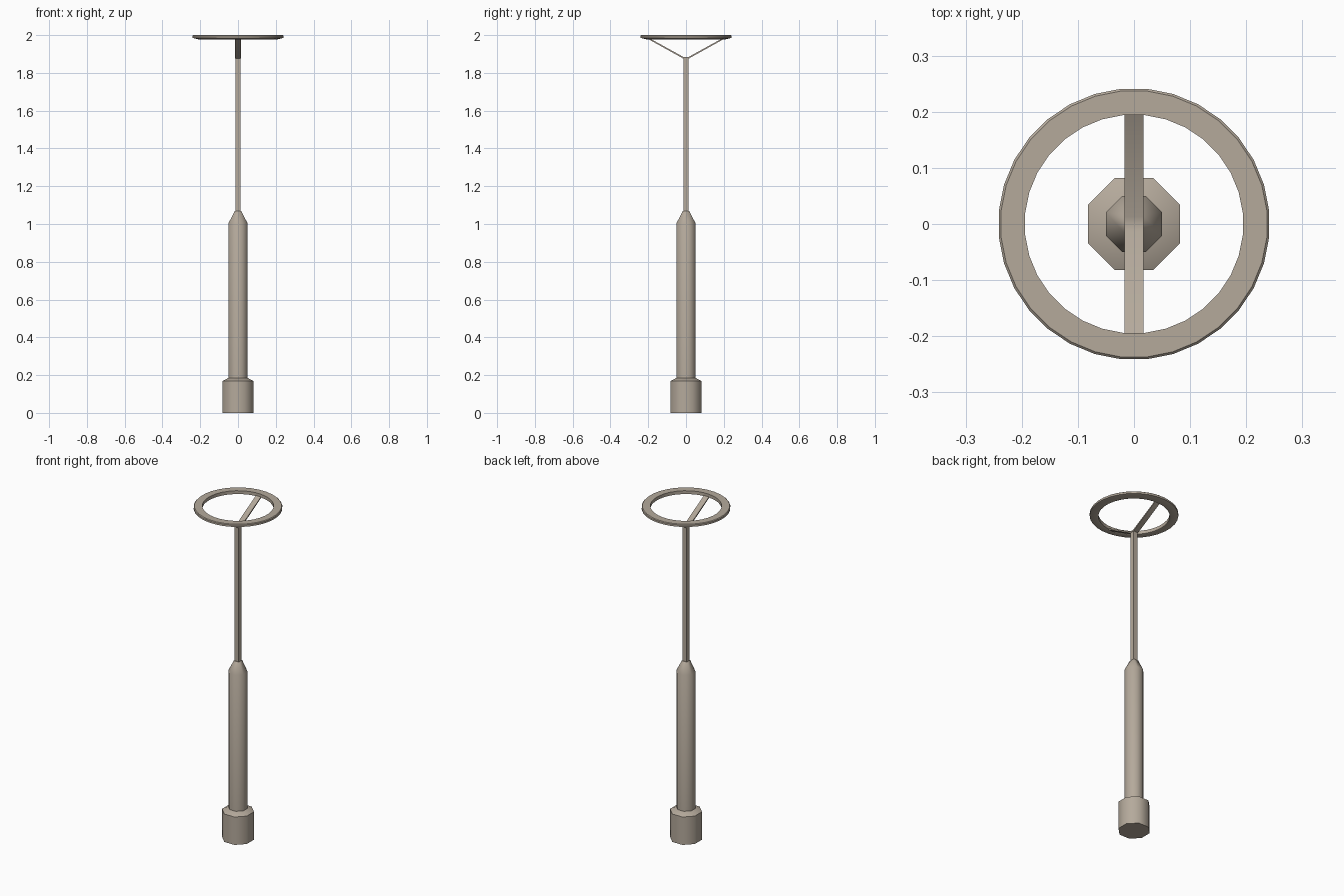
import bpy, bmesh, math

if "Cube" in bpy.data.objects:
    bpy.data.objects.remove(bpy.data.objects["Cube"])

mat = bpy.data.materials.new("warm_grey")
mat.diffuse_color = (0.46, 0.40, 0.33, 1)
mat.use_nodes = True
mat.node_tree.nodes["Principled BSDF"].inputs["Base Color"].default_value = mat.diffuse_color


def make(name, bm, angle):
    bmesh.ops.remove_doubles(bm, verts=bm.verts, dist=0.0001)
    bmesh.ops.recalc_face_normals(bm, faces=bm.faces)
    me = bpy.data.meshes.new(name)
    bm.to_mesh(me)
    bm.free()
    me.materials.append(mat)
    ob = bpy.data.objects.new(name, me)
    bpy.context.collection.objects.link(ob)
    bpy.ops.object.select_all(action='DESELECT')
    ob.select_set(True)
    bpy.context.view_layer.objects.active = ob
    bpy.ops.object.shade_smooth_by_angle(angle=math.radians(angle))
    return ob


def octagon(a, z):
    # a = distance from centre to flat side
    r = a / math.cos(math.pi / 8)
    return [(r * math.cos(t), r * math.sin(t), z)
            for t in (math.pi / 8 + i * math.pi / 4 for i in range(8))]


def square(a, z):
    # eight points doubled up on four corners, so it joins to an octagon
    return [(math.copysign(a, x), math.copysign(a, y), z) for x, y, _ in octagon(1, z)]


def loft(rings, closed=False):
    bm = bmesh.new()
    rows = [[bm.verts.new(p) for p in ring] for ring in rings]
    n = len(rows[0])
    pairs = list(zip(rows, rows[1:]))
    if closed:
        pairs.append((rows[-1], rows[0]))
    for a, b in pairs:
        for i in range(n):
            j = (i + 1) % n
            bm.faces.new((a[i], a[j], b[j], b[i]))
    if not closed:
        bm.faces.new(rows[0][::-1])
        bm.faces.new(rows[-1])
    return bm


# foot, thick lower shaft, and square upper shaft
make("base", loft([octagon(0.082, 0), octagon(0.082, 0.168),
                   octagon(0.05, 0.186)]), 50)
make("lower_pole", loft([octagon(0.05, 0.17), octagon(0.05, 1.005),
                         square(0.0165, 1.07)]), 50)
make("upper_pole", loft([square(0.0145, 1.06), square(0.0145, 1.88)]), 50)

# ring on top: small cross-section swept round 32 sides
N = 32
ring_profile = [(0.195, 1.98), (0.205, 1.976), (0.242, 1.985), (0.242, 1.996),
                (0.238, 2.0), (0.195, 2.0)]
rings = []
for r, z in ring_profile:
    rings.append([(r * math.cos(t), r * math.sin(t), z)
                  for t in ((i + 0.5) * 2 * math.pi / N for i in range(N))])
make("lamp_ring", loft(rings, closed=True), 40)

# V-shaped flat bracket holding the ring
w = 0.0165
side = [(-0.2, 1.987), (-0.2, 1.979), (-0.015, 1.876), (0.015, 1.876),
        (0.2, 1.979), (0.2, 1.987), (0.013, 1.884), (-0.013, 1.884)]
make("ring_bracket", loft([[(x, y, z) for y, z in side] for x in (-w, w)]), 40)
